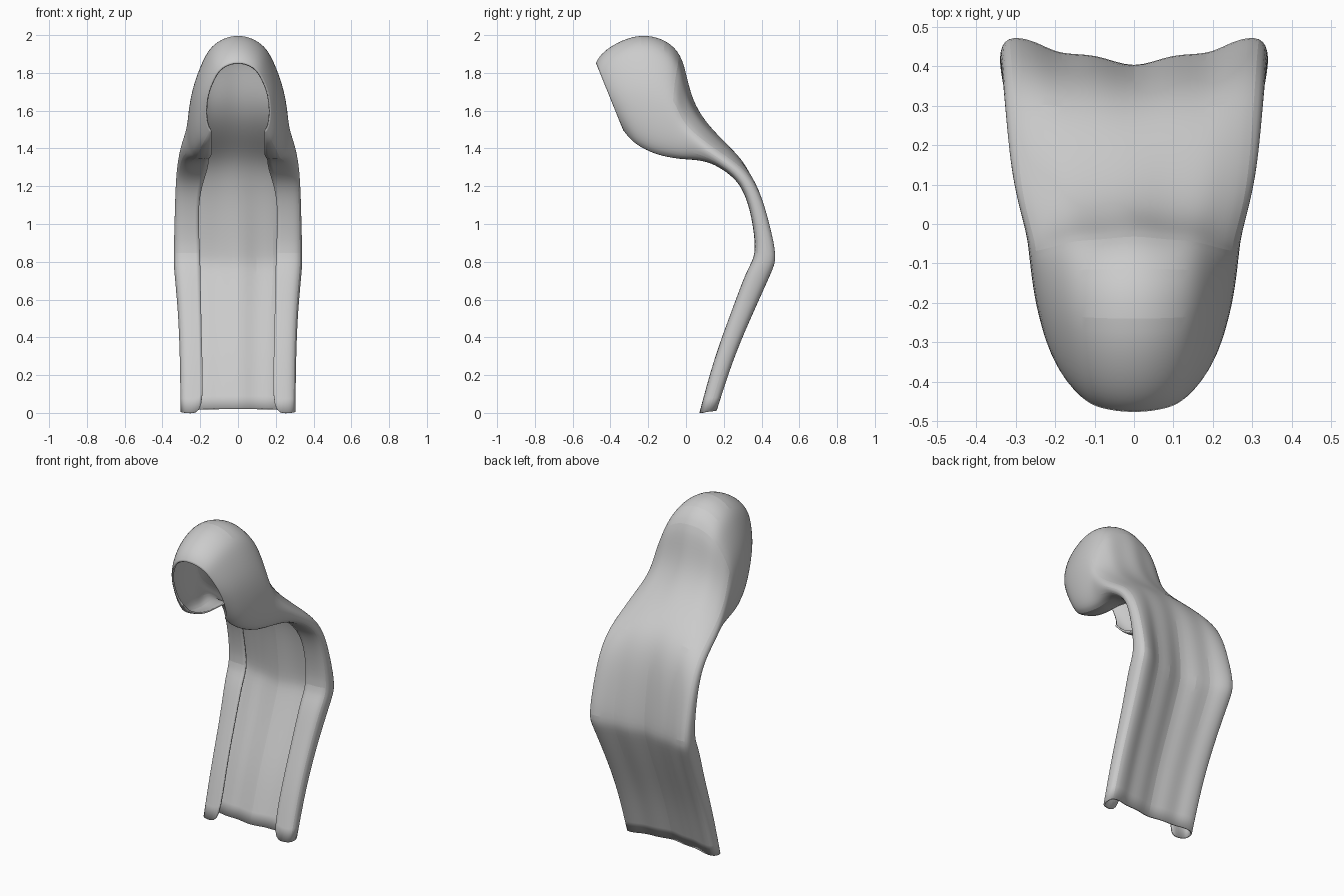
import bpy
import bmesh
from mathutils import Vector

cube = bpy.data.objects.get("Cube")
if cube:
    bpy.data.objects.remove(cube, do_unlink=True)

# One flat grey for all the hair
grey = bpy.data.materials.new("hair grey")
grey.use_nodes = True
colour = (0.6, 0.6, 0.6, 1)
grey.diffuse_color = colour
grey.node_tree.nodes["Principled BSDF"].inputs["Base Color"].default_value = colour

# Half cross-section: across, depth towards the curled edge, backward swell
SECTION = [(0, 0, 0), (.28, .02, .042), (.56, .09, .038), (.73, .2, .075),
           (.96, .44, .095), (1.01, .68, .05), (.98, .88, .01), (.85, 1, 0)]

# Rows from the face rim, over the crown and down the back:
# centre y, centre z, edge y, edge z, half width, edge x, swell
ROWS = [
    (-.478, 1.855, -.33, 1.49, .17, .14, 0),
    (-.455, 1.9, -.3, 1.45, .195, .14, 0),
    (-.38, 1.96, -.26, 1.41, .225, .14, 0),
    (-.24, 2.015, -.19, 1.37, .25, .14, 0),
    (-.1, 1.98, -.13, 1.35, .262, .14, -.1),
    (-.02, 1.9, -.07, 1.34, .268, .145, -.25),
    (.01, 1.78, -.02, 1.335, .273, .15, -.4),
    (.04, 1.66, .04, 1.335, .285, .155, -.45),
    (.1, 1.55, .12, 1.325, .305, .155, -.35),
    (.195, 1.445, .19, 1.29, .318, .16, -.1),
    (.295, 1.345, .27, 1.23, .327, .18, .3),
    (.352, 1.2, .32, 1.14, .333, .205, .6),
    (.38, 1, .355, 1, .337, .21, .85),
    (.393, .81, .372, .83, .342, .2, 1.15),
    (.38, .75, .322, .765, .34, .2, 1.15),
    (.295, .53, .245, .55, .318, .195, .95),
    (.195, .29, .15, .3, .308, .19, .85),
    (.115, .04, .07, .02, .305, .18, .75),
]


def row_points(yc, zc, ye, ze, width, edge, swell):
    """Full mirrored cross-section, from one curled edge to the other."""
    half = []
    for u, v, s in SECTION + [(edge / width, .97, 0)]:
        half.append(Vector((u * width,
                            yc + (ye - yc) * v + s * swell,
                            zc + (ze - zc) * v)))
    other = [Vector((-p.x, p.y, p.z)) for p in reversed(half[1:])]
    return other + half


# Long hair sheet lofted through the rows
bm = bmesh.new()
loft = [[bm.verts.new(p) for p in row_points(*row)] for row in ROWS]
for a, b in zip(loft, loft[1:]):
    for i in range(len(a) - 1):
        bm.faces.new((a[i], a[i + 1], b[i + 1], b[i]))
bmesh.ops.recalc_face_normals(bm, faces=bm.faces)
bm.normal_update()
crown = max(bm.faces, key=lambda f: f.calc_center_median().z)
if crown.normal.z < 0:
    bmesh.ops.reverse_faces(bm, faces=bm.faces)

# Seat the lowest tips on the ground
low = min(v.co.z for v in bm.verts)
for v in loft[-1]:
    v.co.z -= low

mesh = bpy.data.meshes.new("long_hair")
bm.to_mesh(mesh)
bm.free()
mesh.materials.append(grey)
hair = bpy.data.objects.new("long_hair", mesh)
bpy.context.collection.objects.link(hair)

smooth = hair.modifiers.new("smooth", 'SUBSURF')
smooth.levels = smooth.render_levels = 2
shell = hair.modifiers.new("thickness", 'SOLIDIFY')
shell.thickness = .01
shell.offset = -1

bpy.context.view_layer.objects.active = hair
hair.select_set(True)
bpy.ops.object.shade_smooth_by_angle()
